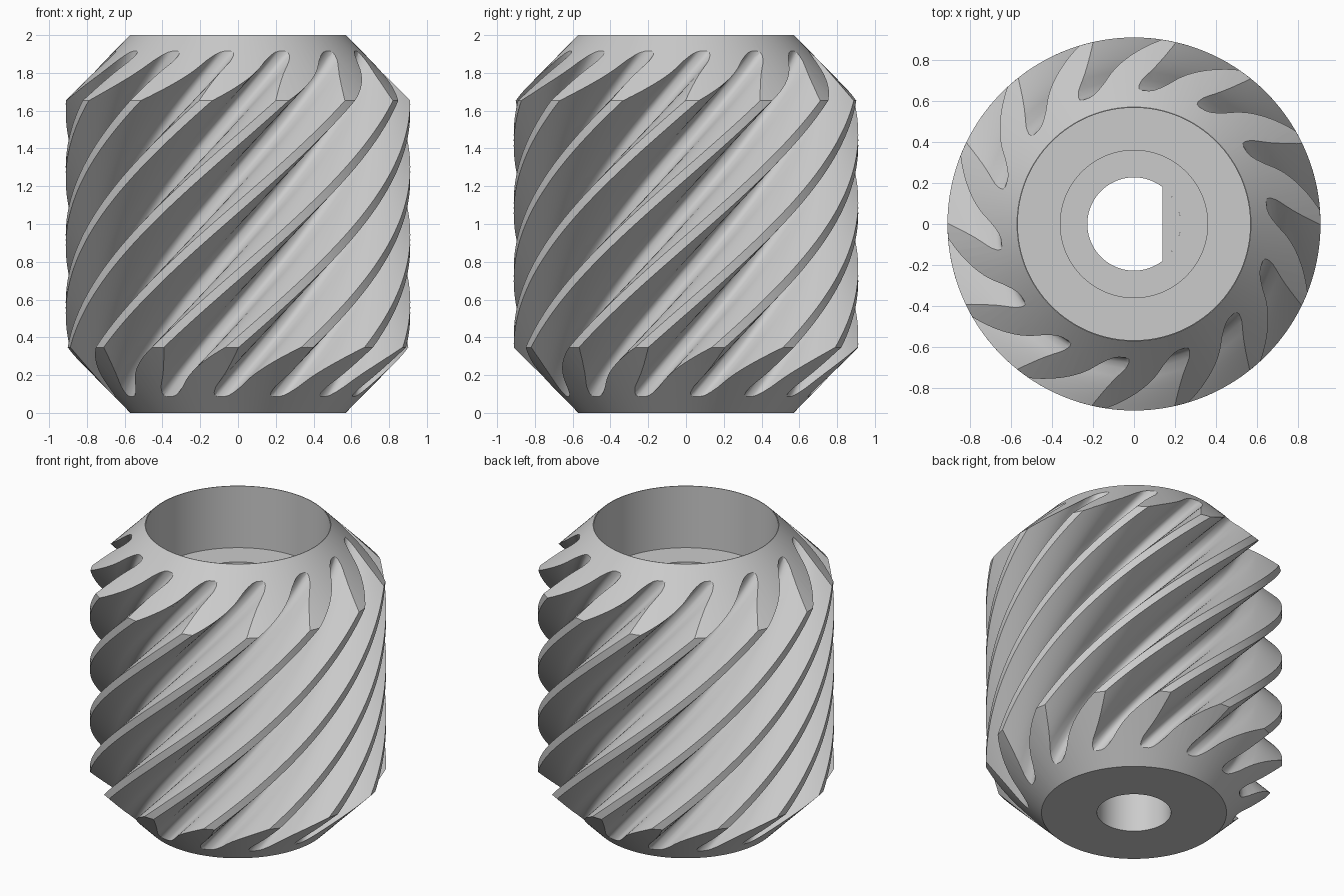
import bpy, bmesh, math

if "Cube" in bpy.data.objects:
    bpy.data.objects.remove(bpy.data.objects["Cube"], do_unlink=True)

TEETH = 14
PITCH_R, TIP_R, ROOT_R = 0.796, 0.912, 0.655
BASE_R = PITCH_R * math.cos(math.radians(20))
TWIST = 1 / PITCH_R            # 45 degree helix, radians per unit of height
STEP = math.tau / TEETH
BORE_R, FLAT_X = 0.228, 0.14

steel = bpy.data.materials.new("light_grey_metal")
steel.use_nodes = True
grey = (0.6, 0.6, 0.6, 1)
steel.diffuse_color = grey
steel.node_tree.nodes["Principled BSDF"].inputs["Base Color"].default_value = grey


def make_object(name, bm):
    bmesh.ops.recalc_face_normals(bm, faces=bm.faces)
    mesh = bpy.data.meshes.new(name)
    bm.to_mesh(mesh)
    bm.free()
    mesh.materials.append(steel)
    obj = bpy.data.objects.new(name, mesh)
    bpy.context.collection.objects.link(obj)
    return obj


def bridge(bm, rings, closed):
    """Join successive vertex rings with quads; cap the ends or close the loop."""
    count = len(rings[0])
    pairs = list(zip(rings, rings[1:]))
    if closed:
        pairs.append((rings[-1], rings[0]))
    else:
        bm.faces.new(rings[0])
        bm.faces.new(rings[-1])
    for a, b in pairs:
        for i in range(count):
            j = (i + 1) % count
            bm.faces.new((a[i], a[j], b[j], b[i]))


def involute(radius):
    a = math.acos(min(1, BASE_R / radius))
    return math.tan(a) - a


def tooth_profile():
    """(radius, angle) around one tooth, from its centre line."""
    half = [(ROOT_R, 11.3), (ROOT_R + 0.006, 9.7), (0.677, 8.4), (0.705, 7.5)]
    half = [(r, math.radians(a)) for r, a in half]
    for i in range(7):
        r = BASE_R + (TIP_R - BASE_R) * i / 6
        half.append((r, STEP / 4 + involute(PITCH_R) - involute(r)))
    rising = [(r, -a) for r, a in half]
    return [(ROOT_R, -STEP / 2)] + rising + [(TIP_R, 0)] + half[::-1]


# Helical toothed body, a little longer than needed
outline = [(r, a + k * STEP) for k in range(TEETH) for r, a in tooth_profile()]
bm = bmesh.new()
rings = []
LAYERS = 76
for k in range(LAYERS + 1):
    z = -0.05 + 2.1 * k / LAYERS
    turn = STEP / 4 + TWIST * (z - 1)
    rings.append([bm.verts.new((r * math.cos(a + turn), r * math.sin(a + turn), z))
                  for r, a in outline])
bridge(bm, rings, False)
gear = make_object("helical_gear", bm)

# Turned blank: conical ends, wide top cavity, stepped bore
section = [(BORE_R, 0), (0.57, 0), (0.95, 0.386), (0.95, 1.614), (0.572, 2),
           (0.568, 2), (0.568, 1.58), (0.36, 1.58), (0.36, 1.1), (BORE_R, 1.1)]
SEGMENTS = 128
bm = bmesh.new()
rings = []
for r, z in section:
    rings.append([bm.verts.new((r * math.cos(math.tau * i / SEGMENTS),
                                r * math.sin(math.tau * i / SEGMENTS), z))
                  for i in range(SEGMENTS)])
bridge(bm, rings, True)
blank = make_object("turned_blank", bm)
blank.hide_render = True

# Keep only the part of the teeth inside the blank
cut = gear.modifiers.new("turning", "BOOLEAN")
cut.operation = "INTERSECT"
cut.solver = "EXACT"
cut.object = blank
bpy.context.view_layer.objects.active = gear
bpy.ops.object.modifier_apply(modifier=cut.name)
bpy.data.objects.remove(blank, do_unlink=True)

# Flat side of the D-shaped shaft hole
bm = bmesh.new()
reach = math.acos(FLAT_X / BORE_R)
rings = []
for z in (0.4, 1.1):
    rings.append([bm.verts.new((BORE_R * math.cos(a), BORE_R * math.sin(a), z))
                  for a in [reach * (i / 8 - 1) for i in range(17)]])
bridge(bm, rings, False)
flat = make_object("bore_flat", bm)

# Smooth shading with crisp edges
bpy.ops.object.select_all(action="DESELECT")
for obj in (gear, flat):
    obj.select_set(True)
bpy.context.view_layer.objects.active = gear
bpy.ops.object.shade_smooth_by_angle(angle=math.radians(30))
